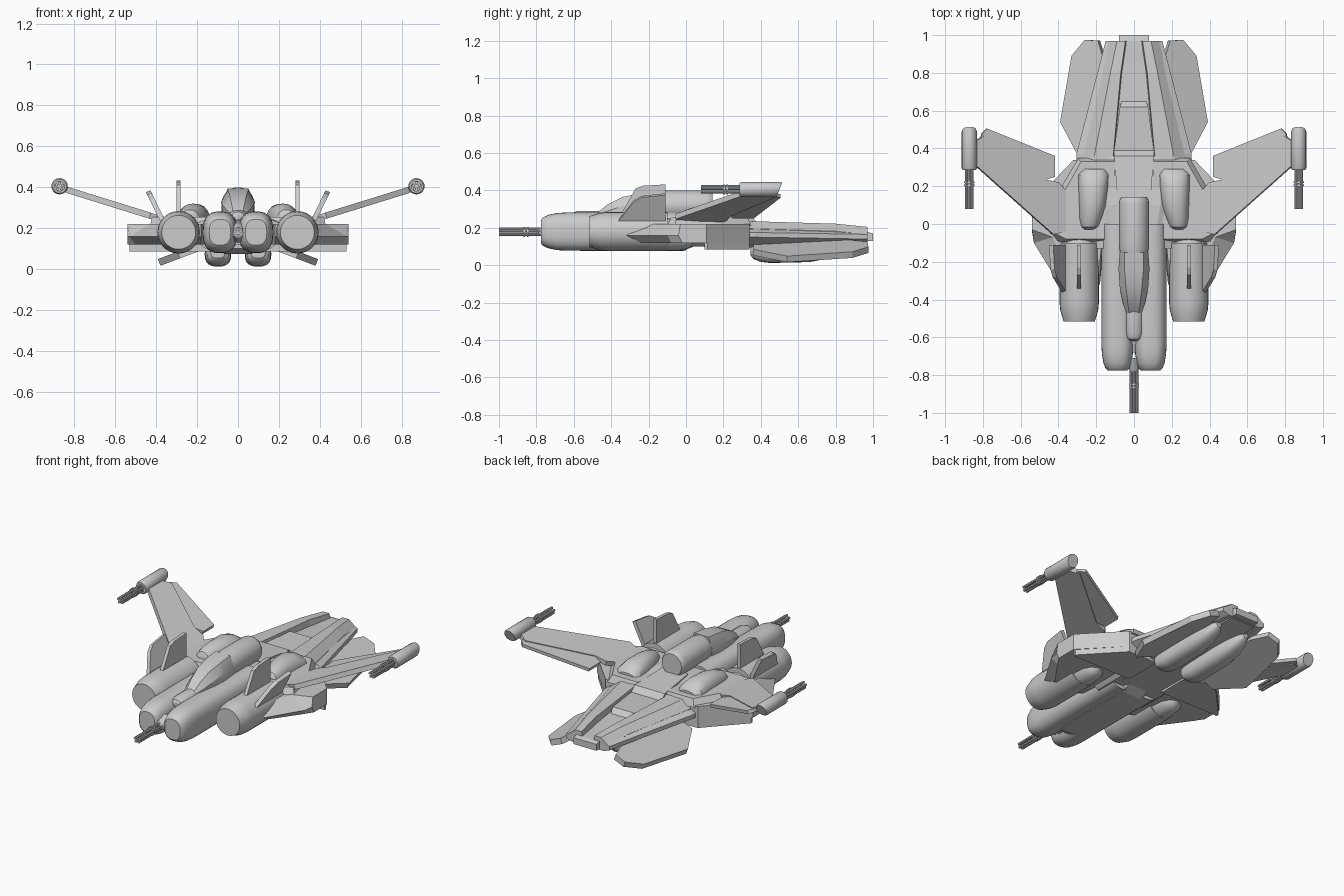
import bpy, bmesh, math
from math import sin, cos, pi

if "Cube" in bpy.data.objects:
    bpy.data.objects.remove(bpy.data.objects["Cube"])


def finish(name, bm, mirror=False, smooth=False):
    bmesh.ops.recalc_face_normals(bm, faces=bm.faces)
    me = bpy.data.meshes.new(name)
    bm.to_mesh(me)
    bm.free()
    ob = bpy.data.objects.new(name, me)
    bpy.context.collection.objects.link(ob)
    if mirror:
        ob.modifiers.new("Mirror", 'MIRROR').use_mirror_merge = False
    if smooth:
        bpy.ops.object.select_all(action='DESELECT')
        ob.select_set(True)
        bpy.context.view_layer.objects.active = ob
        bpy.ops.object.shade_smooth_by_angle(angle=math.radians(32))
    return ob


def add_loft(bm, rings):
    """Skin equal-length point rings and cap both ends."""
    vs = [[bm.verts.new(p) for p in r] for r in rings]
    n = len(vs[0])
    for a, b in zip(vs, vs[1:]):
        for i in range(n):
            j = (i + 1) % n
            bm.faces.new((a[i], a[j], b[j], b[i]))
    bm.faces.new(vs[0])
    bm.faces.new(vs[-1])


def loft(name, rings, mirror=False, smooth=False):
    bm = bmesh.new()
    add_loft(bm, rings)
    return finish(name, bm, mirror, smooth)


def oval(cx, y, cz, w, h, n=24, p=2.0):
    """Superellipse ring facing along y."""
    f = lambda t: math.copysign(abs(t) ** (2 / p), t)
    return [(cx + w * f(cos(2 * pi * i / n)), y, cz + h * f(sin(2 * pi * i / n)))
            for i in range(n)]


def at_y(y, pts):
    return [(x, y, z) for x, z in pts]


def sym(y, pts):
    """Close a right-hand half section across x = 0."""
    return at_y(y, pts + [(-x, z) for x, z in reversed(pts)])


def plate(name, outline, x0, z0, slope, thick):
    """Flat plate lying on a plane that climbs with x."""
    z = lambda x: z0 + (x - x0) * slope
    k = math.hypot(1, slope)
    off = (slope / k * thick / 2, thick / 2 / k)
    rings = [[(x + s * off[0], y, z(x) - s * off[1]) for x, y in outline] for s in (1, -1)]
    return loft(name, rings, mirror=True)


def rotary_gun(name, cx, cz, y0, y1, mirror):
    """Cluster of barrels with two clamp rings."""
    bm = bmesh.new()
    for i in range(5):
        a = 2 * pi * i / 5 + pi / 2
        x, z = cx + .016 * cos(a), cz + .016 * sin(a)
        add_loft(bm, [oval(x, y, z, .008, .008, 8) for y in (y0, y1)])
    for t in (.55, .62):
        y = y0 + (y1 - y0) * t
        add_loft(bm, [oval(cx, v, cz, .027, .027, 12) for v in (y, y + .008)])
    finish(name, bm, mirror, True)


# Nose: two rounded lobes, centre deck, chin slab, gun
loft("nose_lobe", [oval(.088, y, .18, .085 * s, .102 * t, 28, 2.6) for y, s, t in (
    (-.775, .62, .62), (-.765, .74, .74), (-.735, .87, .88), (-.69, .96, .97),
    (-.64, 1, 1), (.0, 1, 1))], True, True)
loft("nose_deck", [sym(y, [(.045, .12), (.05, .24), (.035, h)]) for y, h in
                   ((-.68, .22), (-.5, .27), (-.1, .275))])
loft("nose_bump", [oval(0, y, .255, .047 * s, .035 * s, 16) for y, s in
                   ((-.62, .3), (-.61, .7), (-.58, 1), (-.46, 1))], smooth=True)
loft("chin_slab", [sym(y, [(w * .8, b), (w, b + .02), (w, .14)]) for y, w, b in
                   ((-.62, .075, .1), (-.56, .085, .075), (-.02, .085, .075), (.04, .085, .1))])
loft("nose_gun_mount", [oval(0, y, .178, r, r, 12) for y, r in
                        ((-.79, .018), (-.77, .025), (-.71, .05))], smooth=True)
rotary_gun("nose_gun", 0, .178, -1.0, -.76, False)

# Cockpit canopy and the drum behind it
loft("canopy", [sym(y, [(a, .25), (b, m), (c, t)]) for y, a, b, c, t, m in (
    (-.47, .04, .04, .025, .285, .275), (-.42, .058, .058, .033, .325, .29),
    (-.34, .075, .075, .042, .365, .315), (-.24, .08, .082, .05, .385, .33),
    (-.15, .07, .076, .05, .395, .33))], smooth=True)
loft("dorsal_drum", [oval(0, y, .32, .08 * s, .08 * s, 24) for y, s in (
    (-.165, .75), (-.15, .93), (-.12, 1), (.11, 1), (.13, .95), (.142, .85))], smooth=True)

# Engine nacelles with their tapering tails
loft("nacelle", [oval(.29, y, z, r, r, 28) for y, z, r in (
    (-.515, .18, .083), (-.46, .18, .1), (-.42, .18, .104), (-.1, .18, .104),
    (-.1, .165, .088), (-.02, .155, .075), (.02, .145, .05), (.04, .14, .02))], True, True)

# Vertical and canted fins on the nacelles
fin = [(-.36, .25), (-.27, .41), (-.23, .425), (-.11, .432), (-.11, .25)]
loft("nacelle_fin", [[(x, y, z) for y, z in fin] for x in (.28, .301)], True)
canted = [(-.36, 0), (-.28, .11), (-.24, .135), (-.11, .15), (-.11, 0)]
loft("canted_fin", [[(.36 + dx + h * .45, y, .245 - dx * .4 + h * .93) for y, h in canted]
                    for dx in (0, .022)], True)

# Side sponsons with a knife leading edge
front_in = [(.18, -.19), (.38, -.19), (.43, -.07), (.54, -.03)]
front_mid = [(.18, -.32), (.395, -.32), (.53, -.1), (.54, -.04)]
front_low = [(.18, -.24), (.385, -.24), (.50, -.08), (.54, -.02)]
rear = [(.54, .11), (.32, .34), (.12, .34)]
loft("side_sponson", [[(x, y, z) for x, y in f + rear] for f, z in
                      ((front_low, .12), (front_mid, .16), (front_in, .22))], True)
loft("sponson_tail_block", [[(x, y, z) for x, y in
                             [(.12, .1), (.53, .1), (.53, .115), (.32, .34), (.12, .34)]]
                            for z in (.085, .13)], True)

# Mid body and wing root
loft("mid_body", [sym(y, [(.16, .1), (.22, .15), (.22, .22), (w, t)]) for y, w, t in
                  ((-.13, .1, .265), (.1, .14, .265), (.36, .14, .235))])
loft("wing_root", [[(x, y, z) for x, y in o] for o, z in (
    ([(.1, -.1), (.40, -.1), (.43, -.06), (.40, .18), (.30, .35), (.1, .35)], .21),
    ([(.1, -.08), (.36, -.08), (.42, -.05), (.37, .17), (.28, .33), (.1, .33)], .255))], True)

# Dorsal engine humps, flat at the back
loft("dorsal_hump", [oval(x, y, .235, w, h, 20, 2.3) for y, x, w, h in (
    (-.03, .238, .025, .03), (-.015, .235, .045, .055), (.03, .23, .06, .072),
    (.1, .22, .072, .085), (.2, .216, .08, .085), (.26, .215, .082, .065),
    (.29, .21, .06, .035))], True, True)

# Swept wings rising outwards, with a trailing flap
plate("wing", [(.30, .1), (.36, -.04), (.43, -.055), (.84, .31), (.84, .44), (.79, .47),
               (.47, .235), (.40, .22)], .4, .252, .31, .03)
plate("wing_flap", [(.42, .25), (.47, .235), (.81, .46), (.805, .48), (.78, .505), (.42, .36)],
      .4, .252, .31, .02)

# Wing tip pods and guns
loft("tip_pod", [[(x, y + (z - .405) * k, z) for x, y, z in oval(.872, y, .405, r, r, 20)]
                 for y, r, k in ((.285, .034, 0), (.295, .04, 0), (.49, .04, .4), (.5, .036, .4))],
     True, True)
rotary_gun("tip_gun", .872, .405, .08, .30, True)

# Rear hull, rails beside a central channel
loft("rear_hull", [sym(y, [(.75 * w, b), (w, m), (w, m + .025), (.8 * w, t)])
                   for y, w, b, m, t in ((.1, .31, .1, .15, .21), (.37, .305, .11, .15, .205),
                                         (.97, .15, .125, .14, .175))])
loft("hull_rail", [at_y(y, [(a, .15), (c, .15), (c, t - .04), (b, t), (a + .01, t)])
                   for y, a, b, c, t in ((.2, .1, .22, .29, .24), (.36, .1, .21, .27, .235),
                                         (.8, .06, .125, .165, .222), (.97, .035, .09, .14, .205))],
     True)
loft("channel_panel", [sym(y, [(w, .15), (w, t)]) for y, w, t in (
    (.1, .085, .27), (.36, .105, .25), (.39, .105, .215), (.62, .075, .22), (.65, .065, .19))])
loft("channel_spine", [sym(y, [(w, .13), (w, t)]) for y, w, t in (
    (.6, .07, .185), (.9, .07, .18), (.97, .08, .178), (1.0, .08, .17))])

# Drooping tail plates
plate("tail_plate", [(.15, .36), (.29, .36), (.385, .54), (.325, .89), (.255, .975),
                     (.185, .97), (.15, .85)], .15, .122, -.38, .035)

# Belly pods
loft("belly_pod", [oval(.098, y, z, .065 * s, .058 * s, 20, 2.5) for y, s, z in (
    (.345, .55, .085), (.36, .8, .08), (.4, .95, .073), (.45, 1, .07), (.66, 1, .075),
    (.76, .85, .085), (.84, .55, .1), (.87, .25, .11))], True, True)
loft("belly_keel", [sym(y, [(w, b), (w * 1.3, .15)]) for y, w, b in
                    ((.02, .12, .1), (.36, .14, .095), (.96, .08, .12))])
